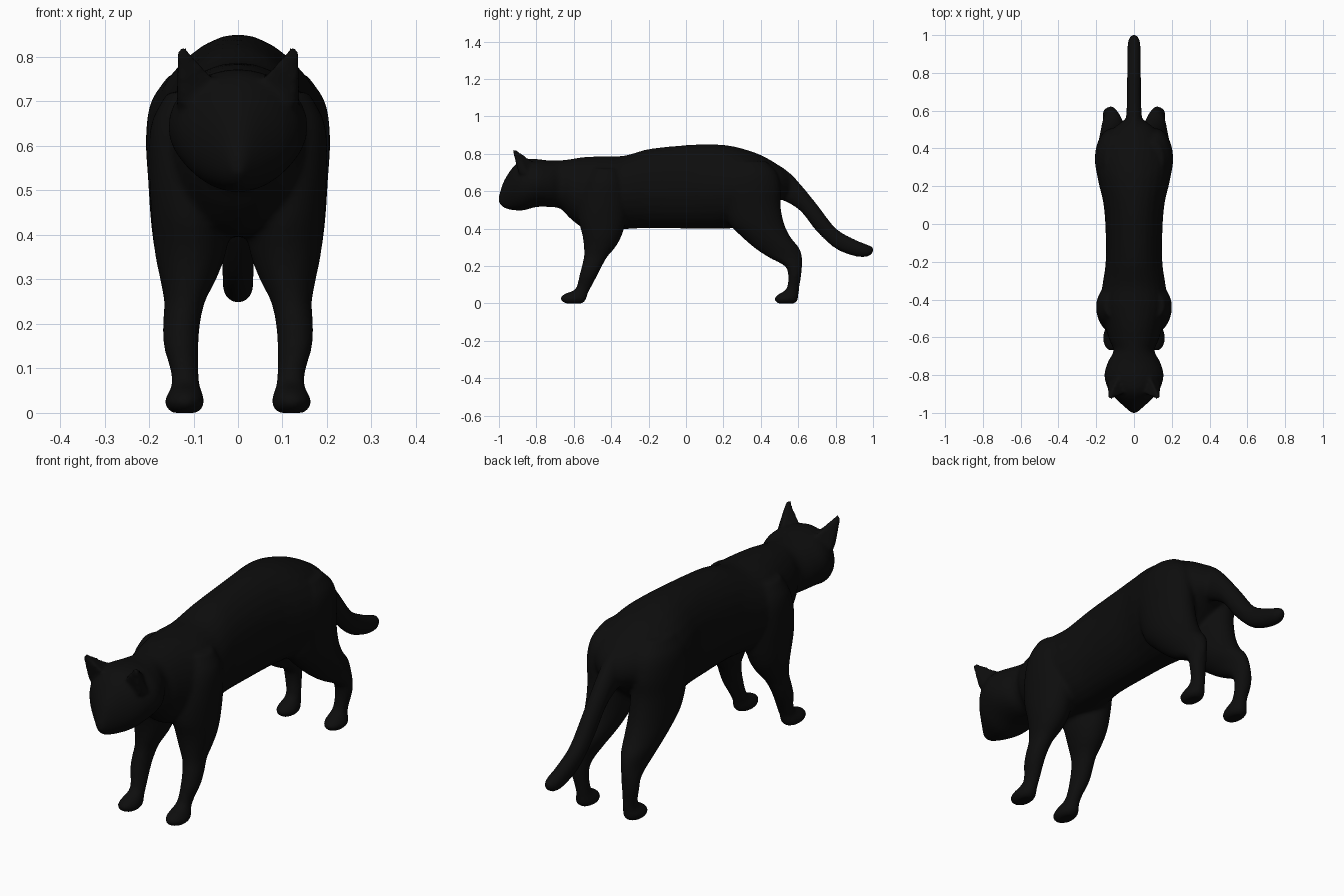
import bpy, bmesh, math

black = bpy.data.materials.new("black fur")
black.diffuse_color = (0.004, 0.004, 0.004, 1)


def spline(rows, steps=5):
    """Smoothly interpolate a list of cross-section tuples."""
    out = []
    for i in range(len(rows) - 1):
        a, b = rows[max(i - 1, 0)], rows[i]
        c, d = rows[i + 1], rows[min(i + 2, len(rows) - 1)]
        for s in range(steps):
            t = s / steps
            row = []
            for k in range(len(b)):
                m0 = (c[k] - a[k]) / max(abs(c[0] - a[0]), 1e-6) * abs(c[0] - b[0])
                m1 = (d[k] - b[k]) / max(abs(d[0] - b[0]), 1e-6) * abs(c[0] - b[0])
                row.append((2*t**3 - 3*t*t + 1) * b[k] + (t**3 - 2*t*t + t) * m0
                           + (3*t*t - 2*t**3) * c[k] + (t**3 - t*t) * m1)
            out.append(row)
    return out + [rows[-1]]


def add_mesh(name, bm):
    bmesh.ops.recalc_face_normals(bm, faces=bm.faces)
    me = bpy.data.meshes.new(name)
    bm.to_mesh(me)
    bm.free()
    me.materials.append(black)
    ob = bpy.data.objects.new(name, me)
    bpy.context.collection.objects.link(ob)
    return ob


def loft(name, rows, upright=False, side=1, n=28):
    """Rows are (position, low, high, x centre, x radius) along y, or z if upright."""
    bm = bmesh.new()
    rings = []
    for t, lo, hi, cx, rx in spline(rows):
        ring = []
        for i in range(n):
            a = 2 * math.pi * i / n
            x = side * (cx + rx * math.cos(a))
            v = (lo + hi) / 2 + (hi - lo) / 2 * math.sin(a)
            ring.append(bm.verts.new((x, v, t) if upright else (x, t, v)))
        rings.append(ring)
    for r, s in zip(rings, rings[1:]):
        for i in range(n):
            j = (i + 1) % n
            bm.faces.new((r[i], r[j], s[j], s[i]))
    bm.faces.new(rings[0])
    bm.faces.new(rings[-1])
    return add_mesh(name, bm)


# Head, neck and trunk
trunk = [(-1.0, .535, .575, 0, .014), (-.98, .515, .64, 0, .036), (-.95, .503, .695, 0, .07),
         (-.91, .497, .745, 0, .112), (-.87, .497, .768, 0, .139), (-.80, .515, .772, 0, .157),
         (-.73, .515, .764, 0, .138), (-.67, .505, .765, 0, .108), (-.62, .455, .771, 0, .128),
         (-.55, .405, .782, 0, .15), (-.43, .395, .787, 0, .18), (-.33, .397, .790, 0, .168),
         (-.2, .403, .825, 0, .15), (0, .40, .846, 0, .152), (.12, .40, .851, 0, .164),
         (.22, .40, .845, 0, .188), (.3, .41, .828, 0, .2), (.4, .46, .793, 0, .18),
         (.5, .55, .735, 0, .115), (.56, .58, .68, 0, .04)]
parts = [loft("body", trunk)]

# Tail
tail = [(.42, .62, .775, 0, .06), (.5, .56, .737, 0, .05), (.56, .53, .693, 0, .043),
        (.62, .485, .628, 0, .039), (.7, .383, .53, 0, .037), (.8, .293, .403, 0, .036),
        (.9, .253, .343, 0, .035), (.96, .248, .318, 0, .033), (.99, .26, .306, 0, .022),
        (1.002, .277, .294, 0, .008)]
parts.append(loft("tail", tail))

# Legs with paws
front_leg = [(0, -.645, -.555, .12, .03), (.012, -.665, -.54, .12, .041), (.03, -.672, -.532, .12, .044),
             (.05, -.65, -.525, .118, .036), (.07, -.60, -.516, .118, .031), (.1, -.582, -.50, .121, .032),
             (.15, -.57, -.474, .128, .039), (.2, -.557, -.449, .127, .042), (.25, -.546, -.42, .12, .046),
             (.3, -.546, -.378, .112, .063), (.36, -.553, -.345, .107, .08), (.45, -.575, -.32, .105, .09),
             (.55, -.57, -.315, .108, .092), (.65, -.54, -.33, .105, .09), (.72, -.5, -.36, .1, .06)]
hind_leg = [(0, .49, .58, .12, .03), (.012, .476, .595, .12, .041), (.03, .474, .6, .12, .044),
            (.05, .495, .602, .118, .036), (.07, .53, .604, .118, .031), (.1, .543, .608, .121, .032),
            (.15, .546, .616, .127, .037), (.2, .527, .621, .126, .04), (.25, .435, .621, .12, .046),
            (.3, .362, .603, .113, .062), (.35, .305, .562, .109, .076), (.42, .235, .527, .108, .087),
            (.52, .2, .506, .11, .092), (.62, .18, .506, .115, .092), (.7, .2, .485, .11, .085),
            (.76, .25, .43, .1, .055)]
for side, word in ((-1, "right"), (1, "left")):
    parts.append(loft("front_leg_" + word, front_leg, True, side))
    parts.append(loft("hind_leg_" + word, hind_leg, True, side))
    # Pointed ears
    bm = bmesh.new()
    pts = [(.04, -.892, .735), (.132, -.895, .69), (.14, -.845, .69), (.075, -.79, .74),
           (.118, -.928, .822), (.136, -.925, .822), (.127, -.905, .822)]
    for x, y, z in pts:
        bm.verts.new((side * x, y, z))
    bmesh.ops.convex_hull(bm, input=bm.verts)
    parts.append(add_mesh("ear_" + word, bm))

# Fuse the parts into one smooth skin
bpy.ops.object.select_all(action='DESELECT')
for ob in parts:
    ob.select_set(True)
cat = parts[0]
bpy.context.view_layer.objects.active = cat
bpy.ops.object.join()
cat.name = "cat_body"
fuse = cat.modifiers.new("fuse", 'REMESH')
fuse.mode = 'VOXEL'
fuse.voxel_size = 0.009
soften = cat.modifiers.new("soften", 'SMOOTH')
soften.factor = 0.5
soften.iterations = 7
for m in ("fuse", "soften"):
    bpy.ops.object.modifier_apply(modifier=m)
cat.data.materials.clear()
cat.data.materials.append(black)
for p in cat.data.polygons:
    p.material_index = 0
    p.use_smooth = True
